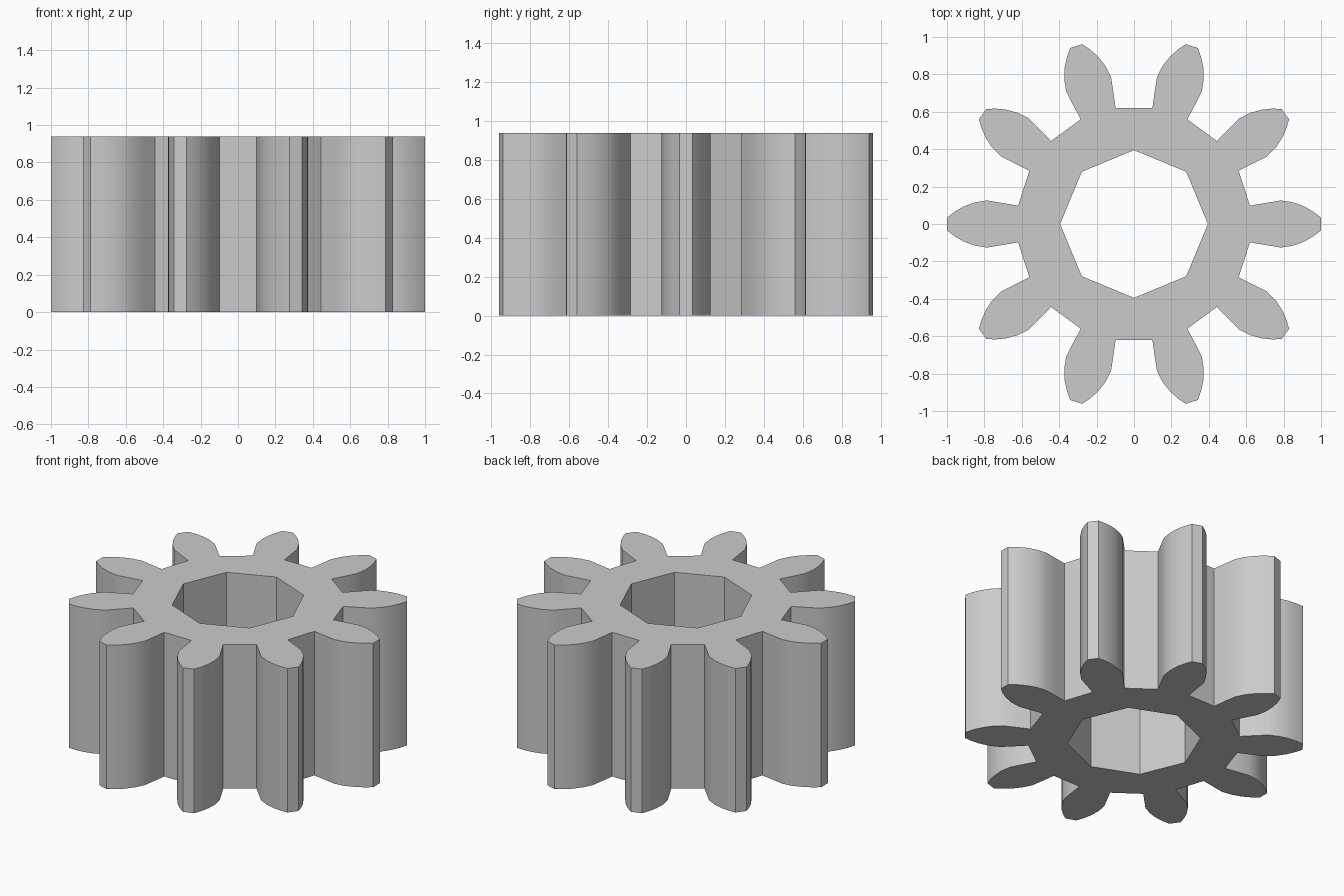
import bpy
import bmesh
from math import cos, sin, pi, radians
from mathutils import Matrix, Vector

cube = bpy.data.objects.get("Cube")
if cube:
    bpy.data.objects.remove(cube, do_unlink=True)

TEETH = 10
BORE_SIDES = 8
BORE_RADIUS = 0.395
HEIGHT = 0.94

# Half of one tooth, from root to tip, pointing along +x
FLANK = [(0.62, 0.098), (0.70, 0.112), (0.785, 0.126), (0.85, 0.116),
         (0.91, 0.094), (0.96, 0.065), (1.0, 0.034)]
TOOTH = [(x, -y) for x, y in FLANK] + FLANK[::-1]


def add_loop(bm, points):
    verts = [bm.verts.new((p[0], p[1], 0)) for p in points]
    return [bm.edges.new((v, verts[(i + 1) % len(verts)])) for i, v in enumerate(verts)]


# Toothed outline and octagonal bore
outline = []
for i in range(TEETH):
    turn = Matrix.Rotation(2 * pi * i / TEETH, 2)
    outline += [turn @ Vector(p) for p in TOOTH]
bore = [(BORE_RADIUS * cos(2 * pi * i / BORE_SIDES),
         BORE_RADIUS * sin(2 * pi * i / BORE_SIDES)) for i in range(BORE_SIDES)]

# Fill between the loops and extrude to full height
bm = bmesh.new()
edges = add_loop(bm, outline) + add_loop(bm, bore)
bmesh.ops.triangle_fill(bm, edges=edges, use_beauty=True)
result = bmesh.ops.extrude_face_region(bm, geom=bm.faces[:], use_keep_orig=True)
top = [g for g in result["geom"] if isinstance(g, bmesh.types.BMVert)]
bmesh.ops.translate(bm, verts=top, vec=(0, 0, HEIGHT))
bmesh.ops.recalc_face_normals(bm, faces=bm.faces[:])
mesh = bpy.data.meshes.new("spur_gear")
bm.to_mesh(mesh)
bm.free()

gear = bpy.data.objects.new("spur_gear", mesh)
bpy.context.collection.objects.link(gear)

# Grey metal
grey = bpy.data.materials.new("grey_metal")
grey.use_nodes = True
colour = (0.6, 0.6, 0.6, 1)
grey.diffuse_color = colour
grey.node_tree.nodes["Principled BSDF"].inputs["Base Color"].default_value = colour
mesh.materials.append(grey)

# Smooth flanks with crisp corners
bpy.ops.object.select_all(action="DESELECT")
gear.select_set(True)
bpy.context.view_layer.objects.active = gear
bpy.ops.object.shade_smooth_by_angle(angle=radians(30))
